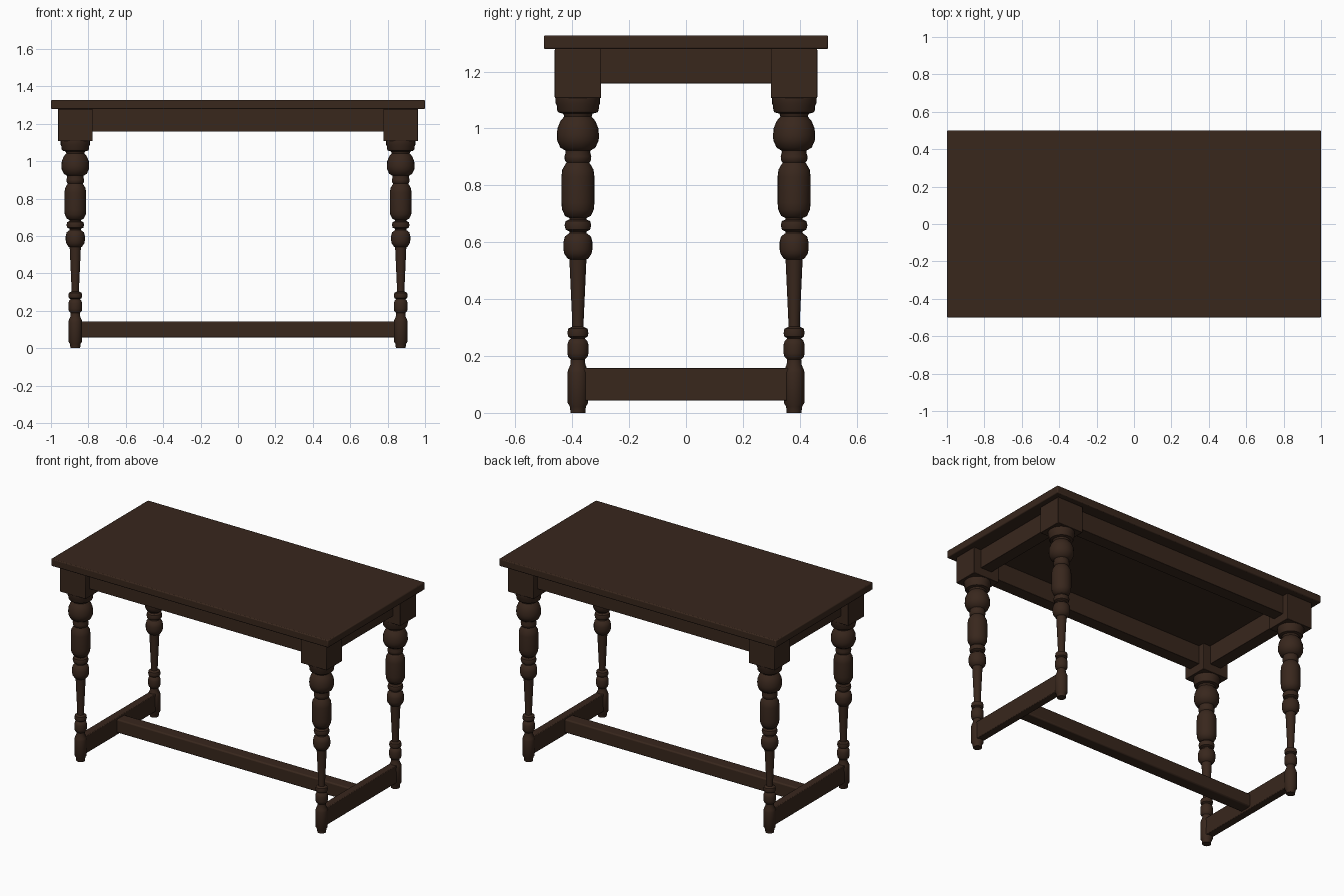
import bpy, math

if "Cube" in bpy.data.objects:
    bpy.data.objects.remove(bpy.data.objects["Cube"])

wood = bpy.data.materials.new("dark_wood")
wood.diffuse_color = (0.04, 0.02, 0.012, 1)
wood.use_nodes = True
wood.node_tree.nodes["Principled BSDF"].inputs["Base Color"].default_value = wood.diffuse_color

LEG_X, LEG_Y = 0.87, 0.38


def finish(obj, angle):
    obj.data.materials.append(wood)
    bpy.ops.object.select_all(action='DESELECT')
    obj.select_set(True)
    bpy.context.view_layer.objects.active = obj
    bpy.ops.object.shade_smooth_by_angle(angle=math.radians(angle))


def box(name, centre, size, bevel=0.004):
    bpy.ops.mesh.primitive_cube_add(size=1, location=centre)
    obj = bpy.context.object
    obj.name = name
    obj.scale = size
    bpy.ops.object.transform_apply(location=False, rotation=False, scale=True)
    mod = obj.modifiers.new("soft_edges", 'BEVEL')
    mod.width = bevel
    mod.segments = 2
    finish(obj, 35)


def lathe(name, profile, x, y, sides=24):
    verts, faces = [], []
    for r, z in profile:
        for i in range(sides):
            a = 2 * math.pi * i / sides
            verts.append((r * math.cos(a), r * math.sin(a), z))
    for k in range(len(profile) - 1):
        for i in range(sides):
            j = (i + 1) % sides
            faces.append((k * sides + i, k * sides + j,
                          (k + 1) * sides + j, (k + 1) * sides + i))
    faces.append(tuple(reversed(range(sides))))
    faces.append(tuple(range(len(verts) - sides, len(verts))))
    mesh = bpy.data.meshes.new(name)
    mesh.from_pydata(verts, [], faces)
    obj = bpy.data.objects.new(name, mesh)
    obj.location = (x, y, 0)
    bpy.context.collection.objects.link(obj)
    finish(obj, 40)


# Turned leg profile (radius, height), foot to collar
profile = [
    (0.026, 0), (0.028, 0.022), (0.036, 0.035), (0.037, 0.14), (0.034, 0.152),
    (0.026, 0.17), (0.025, 0.188), (0.034, 0.197), (0.037, 0.21), (0.037, 0.24),
    (0.033, 0.253), (0.024, 0.262), (0.034, 0.268), (0.037, 0.28),
    (0.034, 0.296), (0.02, 0.303), (0.02, 0.32), (0.03, 0.54),
    (0.036, 0.542), (0.048, 0.56), (0.051, 0.575), (0.051, 0.6), (0.046, 0.62),
    (0.03, 0.632), (0.03, 0.638), (0.043, 0.644), (0.047, 0.66), (0.043, 0.674),
    (0.03, 0.68), (0.03, 0.685), (0.045, 0.692), (0.056, 0.715), (0.058, 0.74),
    (0.058, 0.83), (0.055, 0.855), (0.044, 0.874), (0.04, 0.88), (0.046, 0.888),
    (0.047, 0.902), (0.043, 0.916), (0.044, 0.922), (0.062, 0.933),
    (0.073, 0.958), (0.074, 0.975), (0.072, 1.0), (0.062, 1.025), (0.048, 1.042),
    (0.052, 1.052), (0.068, 1.056), (0.073, 1.063), (0.074, 1.08),
    (0.078, 1.088), (0.078, 1.11),
]

# Table top
box("table_top", (0, 0, 1.303), (2, 1, 0.048), 0.006)

# Legs with square corner blocks
for sx, side in ((-1, "left"), (1, "right")):
    for sy, end in ((-1, "front"), (1, "back")):
        lathe(f"{end}_{side}_leg", profile, sx * LEG_X, sy * LEG_Y)
        box(f"{end}_{side}_block", (sx * LEG_X, sy * LEG_Y, 1.193),
            (0.185, 0.163, 0.172), 0.003)

# Aprons under the top
for s, end, side in ((-1, "front", "left"), (1, "back", "right")):
    box(f"{end}_apron", (0, s * LEG_Y, 1.219), (1.6, 0.08, 0.122), 0.002)
    box(f"{side}_apron", (s * LEG_X, 0, 1.219), (0.08, 0.64, 0.122), 0.002)
    # Side stretcher between the feet
    box(f"{side}_stretcher", (s * LEG_X, 0, 0.1), (0.05, 0.74, 0.114))

# Long centre stretcher
box("centre_stretcher", (0, 0, 0.1), (1.72, 0.08, 0.088), 0.008)
